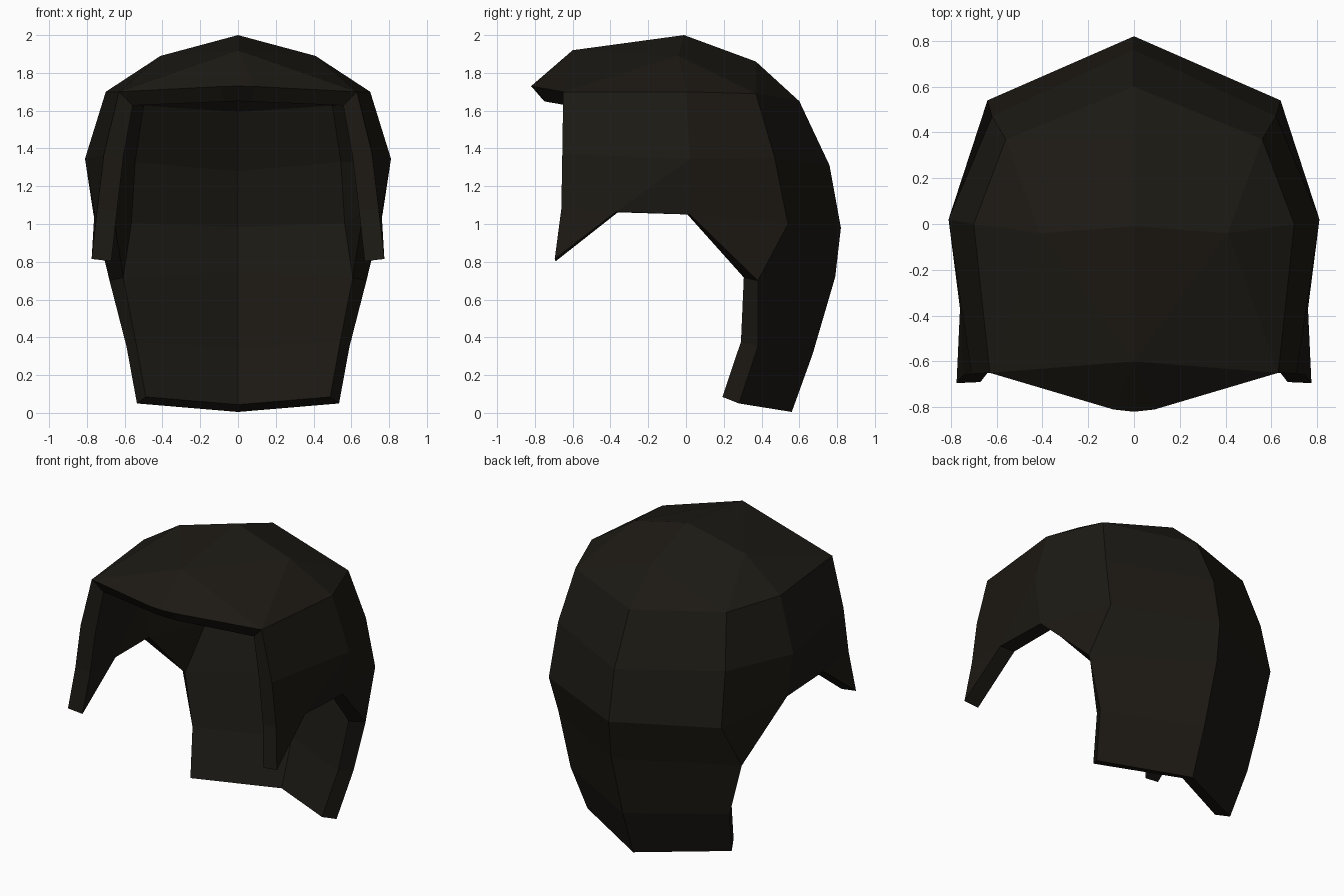
import bpy, bmesh
from mathutils import Vector

if "Cube" in bpy.data.objects:
    bpy.data.objects.remove(bpy.data.objects["Cube"])

# Centre line from fringe tip over the crown to the nape (y, z)
centre = [(-.82, 1.73), (-.60, 1.92), (-.01, 2.0), (.37, 1.86), (.60, 1.65),
          (.76, 1.31), (.82, .98), (.79, .72), (.67, .31), (.56, .005)]
# Rear corner line from temple height to the nape (x, y, z)
corner = [(.56, .37, 1.69), (.62, .47, 1.35), (.64, .54, 1.0),
          (.68, .38, .70), (.59, .38, .35), (.535, .28, .05)]
# Side of the head, crown and fringe points
points = {
    "fringe": (.09, -.81, 1.728), "crown": (.41, -.04, 1.89),
    "f1": (.63, -.65, 1.70), "f2": (.71, -.655, 1.37), "f3": (.745, -.66, 1.08),
    "tip": (.775, -.695, .815), "m1": (.70, 0, 1.70), "m2": (.81, .02, 1.345),
    "m3": (.765, .02, 1.05), "low": (.76, -.37, 1.065),
}
points.update({f"c{i}": (0, y, z) for i, (y, z) in enumerate(centre)})
points.update({f"k{i + 4}": p for i, p in enumerate(corner)})

faces = [
    "c0 c1 fringe", "fringe c1 f1",                          # fringe
    "c1 c2 crown", "c1 crown f1", "f1 crown m1",             # top front
    "c2 c3 crown", "crown c3 k4", "c3 c4 k4", "crown k4 m1",  # top back
    "f1 m1 m2 f2", "m1 k4 k5 m2",                            # upper side
    "f2 m2 low f3", "m2 m3 low", "m2 k5 k6 m3",              # lower side
    "f3 low tip", "m3 k6 k7",                                # sideburn, ear
]
faces += [f"c{i} c{i + 1} k{i + 1} k{i}" for i in range(4, 9)]  # back panel

# Mirrored outer shell
bm = bmesh.new()
for side in (1, -1):
    v = {n: bm.verts.new((x * side, y, z)) for n, (x, y, z) in points.items()}
    for f in faces:
        bm.faces.new([v[n] for n in f.split()])
bmesh.ops.remove_doubles(bm, verts=bm.verts, dist=.001)
bmesh.ops.recalc_face_normals(bm, faces=bm.faces)
top = max(bm.faces, key=lambda f: f.calc_center_median().z)
if top.normal.z < 0:
    bmesh.ops.reverse_faces(bm, faces=bm.faces)
mesh = bpy.data.meshes.new("hair")
bm.to_mesh(mesh)
bm.free()
hair = bpy.data.objects.new("hair", mesh)
bpy.context.collection.objects.link(hair)

# Thickness grown inwards
solid = hair.modifiers.new("thickness", "SOLIDIFY")
solid.thickness = .105
solid.offset = -1

# Near-black hair colour
mat = bpy.data.materials.new("dark_hair")
mat.diffuse_color = (.012, .010, .007, 1)
mat.use_nodes = True
mat.node_tree.nodes["Principled BSDF"].inputs["Base Color"].default_value = mat.diffuse_color
mesh.materials.append(mat)
